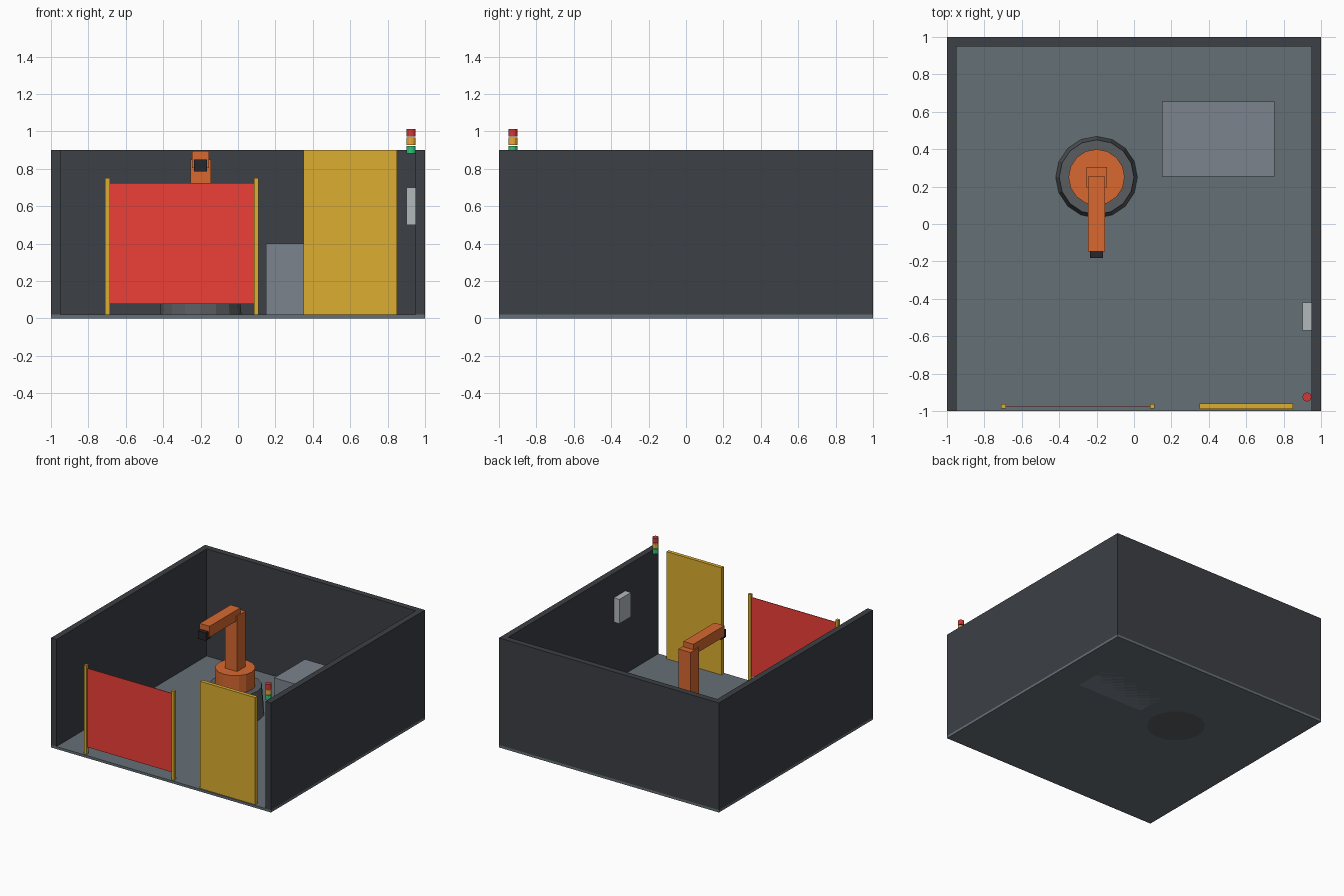
import bpy, bmesh
from mathutils import Matrix, Vector

if "Cube" in bpy.data.objects:
    bpy.data.objects.remove(bpy.data.objects["Cube"])


def material(name, rgb):
    m = bpy.data.materials.new(name)
    m.diffuse_color = (*rgb, 1)
    m.use_nodes = True
    m.node_tree.nodes["Principled BSDF"].inputs["Base Color"].default_value = m.diffuse_color
    return m


FLOOR = material("floor_grey", (0.13, 0.16, 0.18))
WALL = material("wall_charcoal", (0.045, 0.05, 0.058))
YELLOW = material("safety_yellow", (0.72, 0.42, 0.03))
RED = material("curtain_red", (0.85, 0.05, 0.04))
ORANGE = material("robot_orange", (0.68, 0.14, 0.03))
BASE = material("base_grey", (0.10, 0.11, 0.12))
BLACK = material("tool_black", (0.02, 0.02, 0.025))
TABLE = material("table_grey", (0.20, 0.23, 0.27))
PANEL = material("panel_grey", (0.45, 0.48, 0.50))
LAMPS = [material("lamp_green", (0.03, 0.55, 0.20)),
         material("lamp_amber", (0.85, 0.40, 0.04)),
         material("lamp_red", (0.65, 0.04, 0.04))]


def finish(name, bm, mat):
    mesh = bpy.data.meshes.new(name)
    bm.to_mesh(mesh)
    bm.free()
    mesh.materials.append(mat)
    obj = bpy.data.objects.new(name, mesh)
    bpy.context.collection.objects.link(obj)
    return obj


def box(name, x, y, z, mat):
    """Box from (min, max) pairs on each axis."""
    lo, hi = Vector((x[0], y[0], z[0])), Vector((x[1], y[1], z[1]))
    bm = bmesh.new()
    bmesh.ops.create_cube(bm, size=1, matrix=Matrix.Translation((lo + hi) / 2)
                          @ Matrix.Diagonal((*(hi - lo), 1)))
    return finish(name, bm, mat)


def cylinder(name, cx, cy, z, r_low, r_top, sides, mat):
    bm = bmesh.new()
    bmesh.ops.create_cone(bm, cap_ends=True, segments=sides, radius1=r_low,
                          radius2=r_top, depth=z[1] - z[0],
                          matrix=Matrix.Translation((cx, cy, sum(z) / 2)))
    return finish(name, bm, mat)


# Enclosure: floor and three walls, open at the front
box("floor", (-1, 1), (-1, 1), (0, 0.02), FLOOR)
box("back_wall", (-1, 1), (0.95, 1), (0.02, 0.9), WALL)
box("left_wall", (-1, -0.95), (-1, 0.95), (0.02, 0.9), WALL)
box("right_wall", (0.95, 1), (-1, 0.95), (0.02, 0.9), WALL)

# Light curtain between two posts, and the access door
for side, px in (("left", -0.6975), ("right", 0.0975)):
    box(f"curtain_post_{side}", (px - 0.0125, px + 0.0125), (-0.987, -0.962),
        (0.02, 0.75), YELLOW)
box("light_curtain", (-0.69, 0.09), (-0.977, -0.972), (0.077, 0.725), RED)
box("access_door", (0.35, 0.85), (-0.99, -0.96), (0.02, 0.9), YELLOW)

# Robot: tapered pedestal, turret, upright arm, forearm and tool
RX, RY = -0.2, 0.25
cylinder("robot_pedestal", RX, RY, (0, 0.25), 0.22, 0.2, 16, BASE)
cylinder("robot_turret", RX, RY, (0.25, 0.395), 0.15, 0.15, 16, ORANGE)
box("robot_upright_arm", (RX - 0.055, RX + 0.055), (RY - 0.055, RY + 0.055),
    (0.395, 0.85), ORANGE)
box("robot_forearm", (RX - 0.045, RX + 0.045), (-0.147, 0.253), (0.805, 0.895), ORANGE)
box("robot_tool", (RX - 0.035, RX + 0.035), (-0.182, -0.12), (0.785, 0.85), BLACK)

# Work table and wall-mounted control panel
box("work_table", (0.15, 0.75), (0.255, 0.655), (0, 0.4), TABLE)
box("control_panel", (0.9, 0.95), (-0.57, -0.42), (0.5, 0.7), PANEL)

# Signal tower: three stacked lamps
for i, (colour, mat) in enumerate(zip(("green", "amber", "red"), LAMPS)):
    z0 = 0.883 + 0.045 * i
    cylinder(f"signal_lamp_{colour}", 0.925, -0.925, (z0, z0 + 0.04), 0.024, 0.024, 12, mat)
